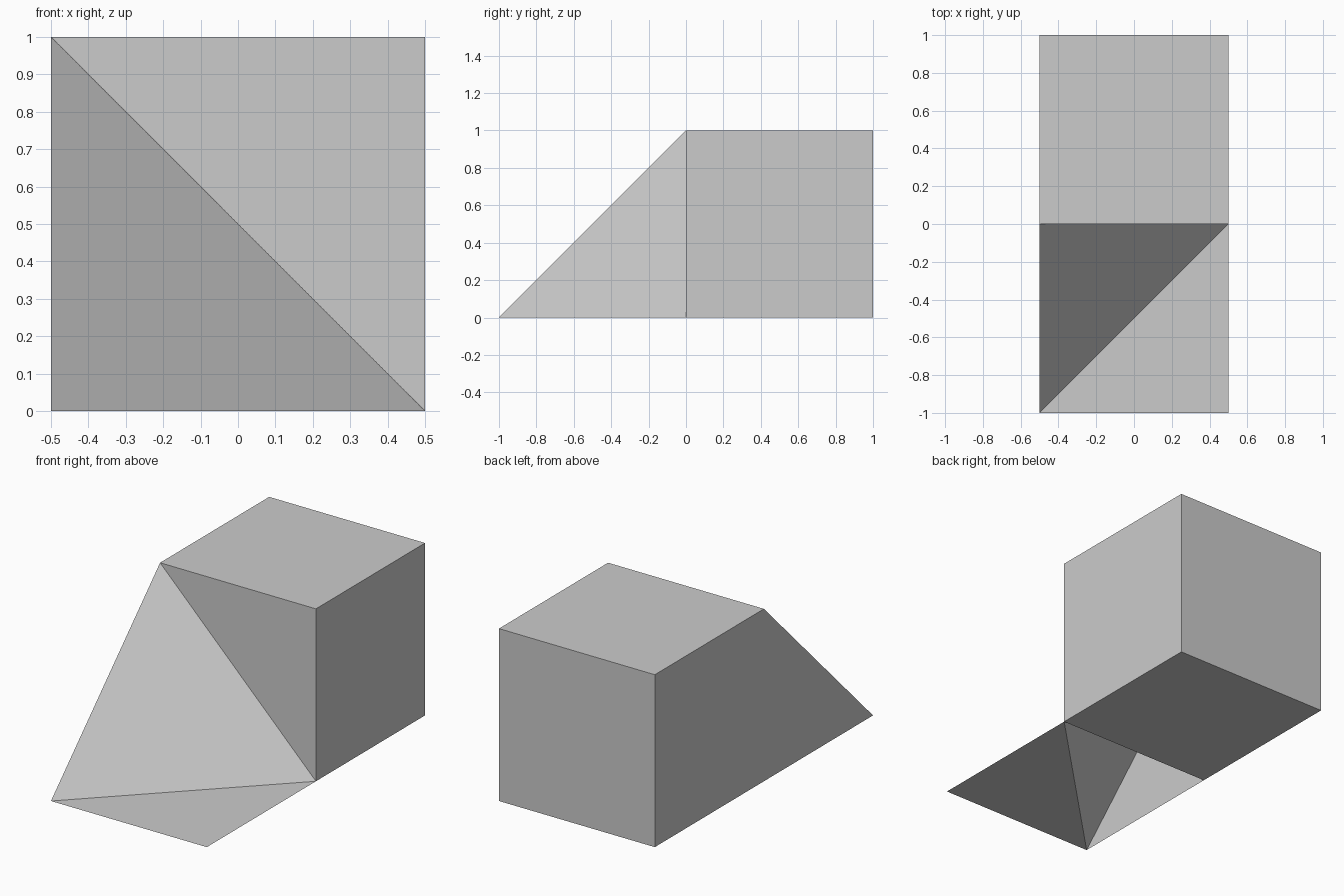
import bpy, bmesh

if "Cube" in bpy.data.objects:
    bpy.data.objects.remove(bpy.data.objects["Cube"])

# One open shell: a cube, a corner ramp in front of it, and a half floor
bm = bmesh.new()
L, R = -0.5, 0.5

def vert(*co):
    return bm.verts.new(co)

# Corner points of the cube (left/right, front/back, bottom/top)
lfb, rfb, lbb, rbb = [vert(x, y, 0) for y in (0, 1) for x in (L, R)]
lft, rft, lbt, rbt = [vert(x, y, 1) for y in (0, 1) for x in (L, R)]
# Front corners of the floor
toe_l, toe_r = vert(L, -1, 0), vert(R, -1, 0)

# Cube sides; the left wall runs on under the ramp
bm.faces.new((lft, rft, rbt, lbt))
bm.faces.new((lfb, lbb, rbb, rfb))
bm.faces.new((rbb, lbb, lbt, rbt))
bm.faces.new((rfb, rbb, rbt, rft))
bm.faces.new((toe_l, lft, lbt, lbb, lfb))
# Outer half of the front wall, ramp, outer half of the floor
bm.faces.new((lft, rfb, rft))
bm.faces.new((toe_l, rfb, lft))
bm.faces.new((toe_l, toe_r, rfb))

mesh = bpy.data.meshes.new("corner_ramp_block")
bm.to_mesh(mesh)
bm.free()
obj = bpy.data.objects.new("corner_ramp_block", mesh)
bpy.context.collection.objects.link(obj)
